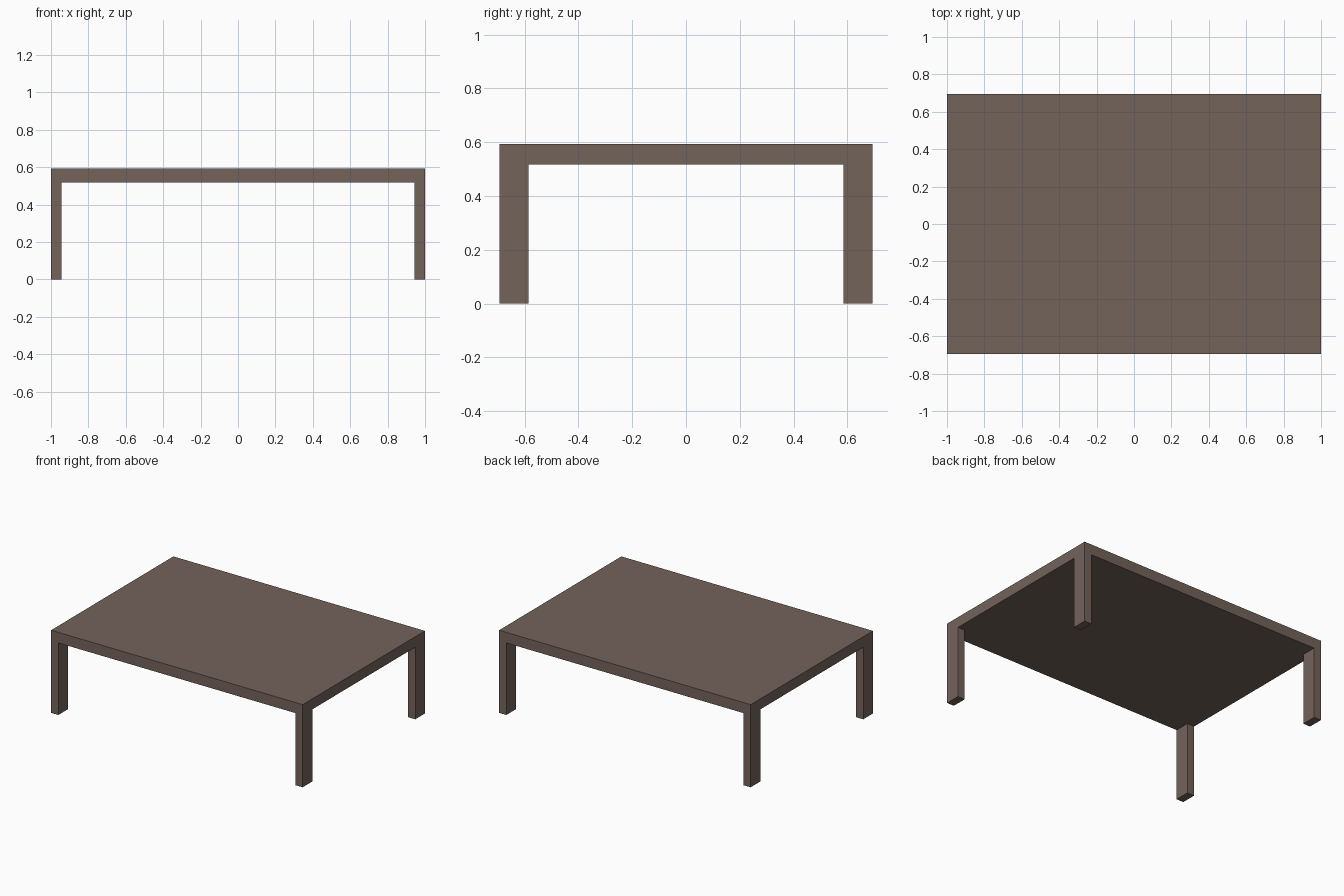
import bpy

if "Cube" in bpy.data.objects:
    bpy.data.objects.remove(bpy.data.objects["Cube"])

LENGTH, DEPTH, HEIGHT = 2.0, 1.388, 0.594
TOP_T = 0.076               # tabletop thickness
LEG_X, LEG_Y = 0.057, 0.109  # leg cross-section

wood = bpy.data.materials.new("brown wood")
wood.diffuse_color = (0.174, 0.125, 0.105, 1)
wood.use_nodes = True
wood.node_tree.nodes["Principled BSDF"].inputs["Base Color"].default_value = wood.diffuse_color


def box(name, size, centre):
    bpy.ops.mesh.primitive_cube_add(size=1, location=centre)
    obj = bpy.context.object
    obj.name = name
    obj.scale = size
    bpy.ops.object.transform_apply(location=False, rotation=False, scale=True)
    obj.data.materials.append(wood)
    return obj


# Tabletop slab
box("tabletop", (LENGTH, DEPTH, TOP_T), (0, 0, HEIGHT - TOP_T / 2))

# Four corner legs, flush with the tabletop edges
leg_h = HEIGHT - TOP_T
for side, sx in (("left", -1), ("right", 1)):
    for end, sy in (("front", -1), ("back", 1)):
        box(f"{end}_{side}_leg", (LEG_X, LEG_Y, leg_h),
            (sx * (LENGTH - LEG_X) / 2, sy * (DEPTH - LEG_Y) / 2, leg_h / 2))
